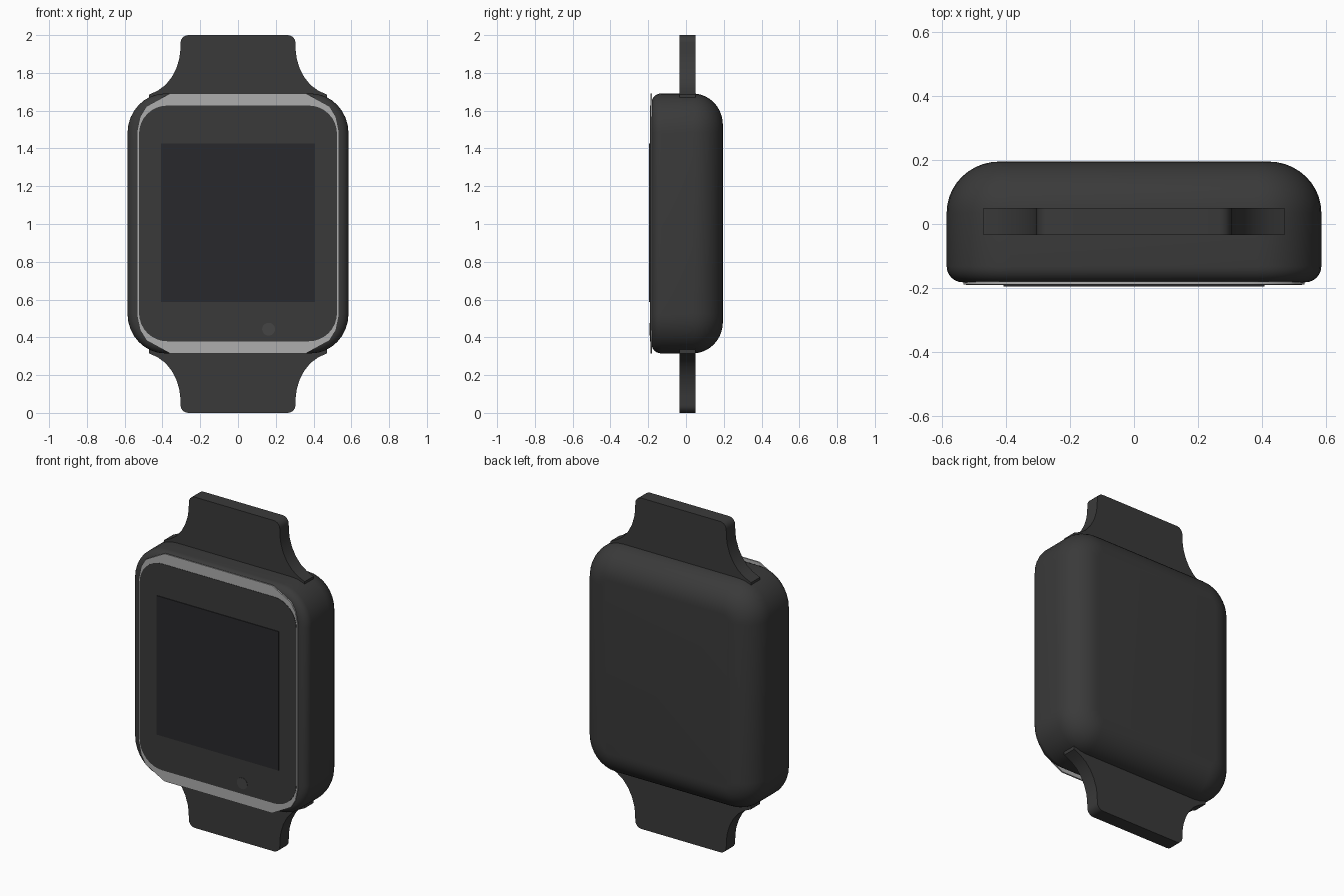
import bpy, bmesh, math

if "Cube" in bpy.data.objects:
    bpy.data.objects.remove(bpy.data.objects["Cube"])

CZ = 1.003  # height of the case centre


def material(name, rgb):
    m = bpy.data.materials.new(name)
    m.diffuse_color = (*rgb, 1)
    m.use_nodes = True
    m.node_tree.nodes["Principled BSDF"].inputs["Base Color"].default_value = m.diffuse_color
    return m


DARK = material("dark_shell", (0.042, 0.042, 0.042))
SILVER = material("silver_trim", (0.42, 0.42, 0.42))
GLASS = material("screen_glass", (0.022, 0.022, 0.025))
BUTTON = material("button_grey", (0.06, 0.06, 0.06))


def loft(name, rings, mat, angle=35):
    """Skin a list of rings with equal point counts and cap both ends."""
    bm = bmesh.new()
    rows = [[bm.verts.new(p) for p in ring] for ring in rings]
    n = len(rows[0])
    for a, b in zip(rows, rows[1:]):
        for i in range(n):
            j = (i + 1) % n
            bm.faces.new((a[i], a[j], b[j], b[i]))
    bm.faces.new(rows[0])
    bm.faces.new(rows[-1])
    bmesh.ops.recalc_face_normals(bm, faces=bm.faces)
    me = bpy.data.meshes.new(name)
    bm.to_mesh(me)
    bm.free()
    ob = bpy.data.objects.new(name, me)
    bpy.context.collection.objects.link(ob)
    me.materials.append(mat)
    bpy.ops.object.select_all(action='DESELECT')
    ob.select_set(True)
    bpy.context.view_layer.objects.active = ob
    bpy.ops.object.shade_smooth_by_angle(angle=math.radians(angle))
    return ob


def plate(name, outline, y0, y1, mat):
    return loft(name, [[(x, y, z) for x, z in outline] for y in (y0, y1)], mat)


def rounded(w, h, a, b, cz=CZ, seg=8):
    """Rectangle of half size w, h with elliptical corners a, b."""
    pts = []
    for q, (sx, sz) in enumerate([(1, 1), (-1, 1), (-1, -1), (1, -1)]):
        for k in range(seg + 1):
            t = (q + k / seg) * math.pi / 2
            pts.append((sx * (w - a) + a * math.cos(t),
                        cz + sz * (h - b) + b * math.sin(t)))
    return pts


# Case: tight rounding at the front, wide rounding at the back
profile = []
for k in range(7):
    t = k / 6 * math.pi / 2
    profile.append((0.05 * (1 - math.sin(t)), -0.132 - 0.05 * math.cos(t)))
for k in range(11):
    t = k / 10 * math.pi / 2
    profile.append((0.165 * (1 - math.cos(t)), 0.035 + 0.16 * math.sin(t)))
case_rings = [[(x, y, z) for x, z in
               rounded(0.585 - i, 0.688 - i, 0.20 - i, 0.21 - i)]
              for i, y in profile]
loft("case", case_rings, DARK)

# Silver trim plate with chamfered corners
quarter = [(0.532, 0.49), (0.515, 0.57), (0.485, 0.62), (0.36, 0.688)]
half = quarter + [(-x, z) for x, z in reversed(quarter)]
trim = half + [(-x, -z) for x, z in half]
plate("trim_plate", [(x, CZ + z) for x, z in trim], -0.189, -0.180, SILVER)

# Front glass, display and button
plate("front_bezel", rounded(0.524, 0.624, 0.15, 0.15), -0.191, -0.185, DARK)
plate("display", [(-0.408, 0.587), (0.408, 0.587), (0.408, 1.427),
                  (-0.408, 1.427)], -0.195, -0.188, GLASS)
plate("home_button", [(0.162 + 0.034 * math.cos(k * math.pi / 12),
                       0.443 + 0.034 * math.sin(k * math.pi / 12))
                      for k in range(24)], -0.193, -0.188, BUTTON)

# Strap ends flaring into the case, mirrored top and bottom
side = [(0.47, 1.60), (0.47, 1.685), (0.425, 1.706), (0.385, 1.735),
        (0.352, 1.775), (0.328, 1.82), (0.312, 1.87), (0.306, 1.91)]
side += [(0.264 + 0.04 * math.cos(k * math.pi / 10),
          1.96 + 0.04 * math.sin(k * math.pi / 10)) for k in range(6)]
strap = side + [(-x, z) for x, z in reversed(side)]
plate("upper_strap", strap, -0.035, 0.05, DARK)
plate("lower_strap", [(x, 2 - z) for x, z in strap], -0.035, 0.05, DARK)
